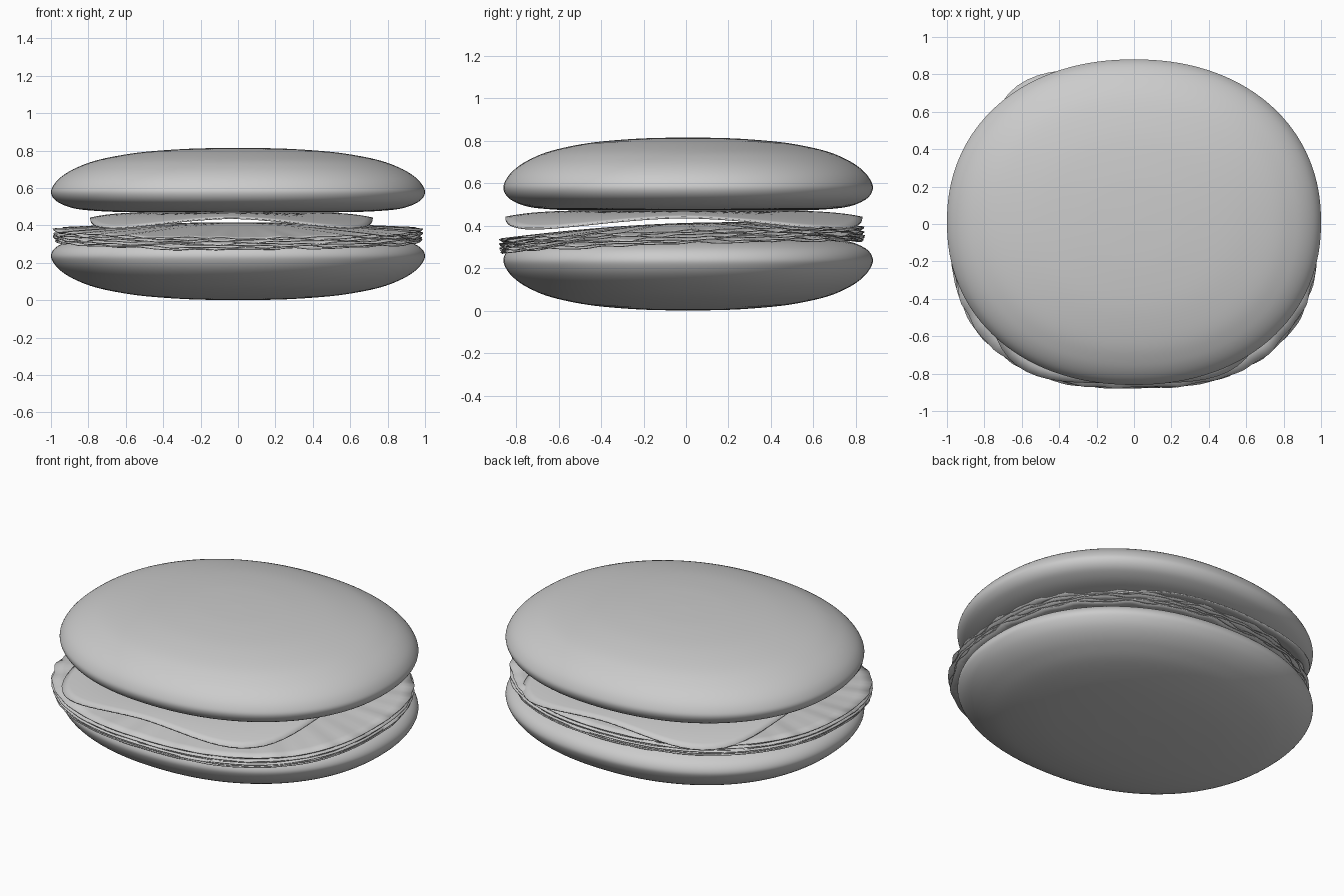
import bpy, bmesh, math, random

if "Cube" in bpy.data.objects:
    bpy.data.objects.remove(bpy.data.objects["Cube"])

random.seed(4)


def outline(a, rx, ry, n):
    # point on a superellipse (rounded square when n is large)
    c, s = math.cos(a), math.sin(a)
    k = (abs(c) ** n + abs(s) ** n) ** (-1 / n)
    return rx * k * c, ry * k * s


def radial_mesh(name, radii, segs, point, thickness=0):
    # rings around a centre; point(i, r, a) gives each position
    bm = bmesh.new()
    rings = []
    for i, r in enumerate(radii):
        if r == 0:
            rings.append([bm.verts.new(point(i, 0, 0))] * segs)
        else:
            rings.append([bm.verts.new(point(i, r, 2 * math.pi * j / segs)) for j in range(segs)])
    for lo, hi in zip(rings, rings[1:]):
        for j in range(segs):
            k = (j + 1) % segs
            vs = list(dict.fromkeys([lo[j], lo[k], hi[k], hi[j]]))
            bm.faces.new(vs)
    bmesh.ops.recalc_face_normals(bm, faces=bm.faces)
    me = bpy.data.meshes.new(name)
    bm.to_mesh(me)
    bm.free()
    ob = bpy.data.objects.new(name, me)
    bpy.context.collection.objects.link(ob)
    bpy.context.view_layer.objects.active = ob
    bpy.ops.object.select_all(action='DESELECT')
    ob.select_set(True)
    bpy.ops.object.shade_smooth_by_angle(angle=math.radians(45))
    if thickness:
        m = ob.modifiers.new("thickness", 'SOLIDIFY')
        m.thickness = thickness
        m.offset = 0
    return ob


# Buns: rounded profile (radius, height), the lower one is the upper one flipped
profile = [(0, .470), (.3, .470), (.6, .471), (.78, .479), (.88, .492), (.95, .517), (.985, .543),
           (1, .575), (.992, .605), (.965, .642), (.92, .678), (.86, .710), (.77, .744),
           (.65, .771), (.5, .793), (.3, .808), (.15, .813), (0, .815)]


def catmull(pts, steps=4):
    out = []
    for i in range(len(pts) - 1):
        p = [pts[max(0, i - 1)], pts[i], pts[i + 1], pts[min(len(pts) - 1, i + 2)]]
        for s in range(steps):
            t = s / steps
            out.append(tuple(0.5 * (2 * b + (c - a) * t + (2 * a - 5 * b + 4 * c - d) * t * t
                                    + (3 * b - a - 3 * c + d) * t ** 3) for a, b, c, d in zip(*p)))
    return out + [pts[-1]]


curve = catmull(profile)


def bun(name, flip):
    def point(i, r, a):
        x, y = outline(a, r, .87 * r, 2.15)
        z = curve[i][1]
        return x, y + .01, (.815 - z if flip else z)
    radial_mesh(name, [max(0, p[0]) for p in curve], 128, point)


bun("top_bun", False)
bun("bottom_bun", True)


# Cheese slice: rounded square whose corners droop
def cheese_point(i, r, a):
    x, y = outline(a, .755 * r, .84 * r, 4)
    u, v = x / .755, y / .84
    corner = min(1, abs(u * v) / .7) ** 1.6
    return x - .035, y - .01, .468 - .030 * r ** 6 - .052 * corner


radial_mesh("cheese_slice", [i / 20 for i in range(21)], 96, cheese_point, .008)

# Thin meat slices: ruffled discs draped over the lower bun, tilted down to the front
LAYERS = 7
for k in range(LAYERS):
    t = k / (LAYERS - 1)
    waves = [(f, random.uniform(0, 6.28), random.uniform(.4, 1)) for f in (5, 9, 14, 23, 37)]
    size = random.uniform(.965, .985)

    def meat_point(i, r, a):
        w = sum(h * math.sin(f * a + p) for f, p, h in waves) / 3
        front = math.sin(a) < 0
        x, y = outline(a, r * size, r * (.855 if front else .845) * size / .975,
                       2.5 if front else 2.2)
        grow = 1 + .014 * w * r ** 4
        edge = .300 + .060 * t + .028 * y / .85 + .015 * (x / .98) ** 2
        dome = (.050 + .010 * (1 - t)) * (1 - r * r)
        return x * grow, y * grow - .015, edge + dome + .009 * w * r ** 3

    radial_mesh(f"meat_slice_{k + 1}", [i / 16 for i in range(17)], 160, meat_point, .004)
